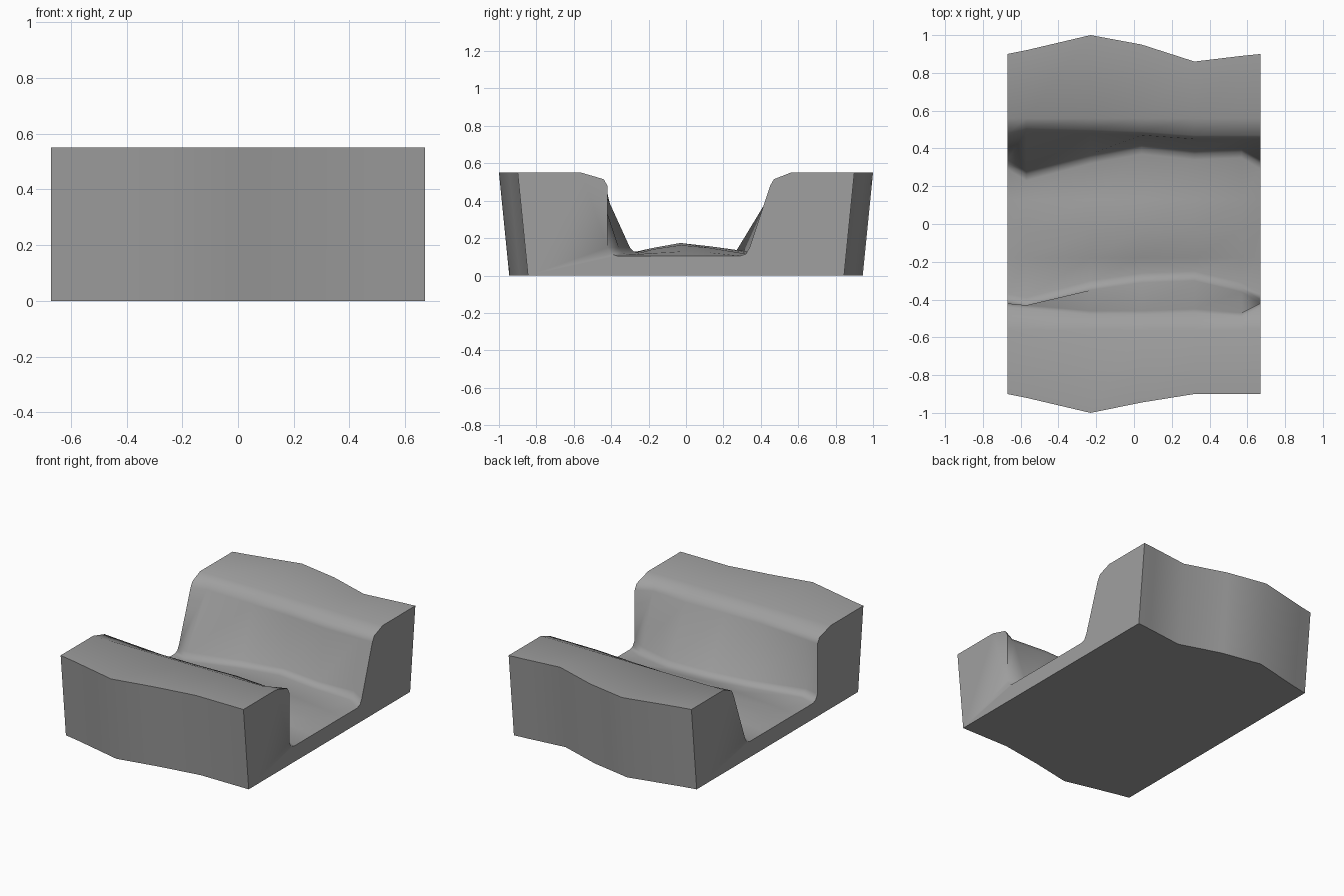
import bpy, bmesh

cube = bpy.data.objects.get("Cube")
if cube:
    bpy.data.objects.remove(cube, do_unlink=True)

# Single stone colour
stone = bpy.data.materials.new("grey_stone")
stone.use_nodes = True
GREY = (0.35, 0.35, 0.35, 1)
stone.diffuse_color = GREY
stone.node_tree.nodes["Principled BSDF"].inputs["Base Color"].default_value = GREY

TOP = 0.55      # bank height
INSET = 0.055   # how far the outer walls lean in at the base

# Stations along the channel:
# x, front edge, front lip, front toe, back toe, back lip, back edge, floor swell
STATIONS = [
    (-0.67, -0.90, -0.42, -0.41, 0.33, 0.46, 0.90, 0.0),
    (-0.57, -0.92, -0.43, -0.43, 0.27, 0.49, 0.92, 0.02),
    (-0.23, -1.00, -0.46, -0.34, 0.36, 0.48, 1.00, 0.05),
    (0.04, -0.945, -0.46, -0.30, 0.41, 0.47, 0.95, 0.06),
    (0.32, -0.90, -0.45, -0.29, 0.38, 0.45, 0.86, 0.05),
    (0.57, -0.90, -0.47, -0.35, 0.39, 0.45, 0.89, 0.02),
    (0.67, -0.90, -0.42, -0.41, 0.33, 0.45, 0.90, 0.0),
]


def bank(edge, lip, toe, side, floor):
    """Half section from the outer base over the bank down to the floor."""
    return [
        (edge - side * INSET, 0),
        (edge, TOP),
        (side * 0.56, TOP),
        (lip + side * 0.02, 0.515),
        (lip, 0.48),
        (toe + side * 0.01, 0.15),
        (toe - side * 0.01, floor + 0.01),
        (toe - side * 0.04, floor),
    ]


def section(front, front_lip, front_toe, back_toe, back_lip, back, swell):
    """Closed cross-section of the block with its channel."""
    floor = 0.105 + swell * 0.3
    bed = [(-0.18, floor + swell * 0.4), (-0.03, floor + swell * 0.85),
           (0.13, floor + swell * 0.55)]
    return (bank(front, front_lip, front_toe, -1, floor) + bed
            + bank(back, back_lip, back_toe, 1, floor)[::-1])


# Loft the sections into one solid
bm = bmesh.new()
rings = [[bm.verts.new((x, y, z)) for y, z in section(*values)]
         for x, *values in STATIONS]
count = len(rings[0])
for a, b in zip(rings, rings[1:]):
    for i in range(count):
        j = (i + 1) % count
        bm.faces.new((a[i], a[j], b[j], b[i]))
bm.faces.new(rings[0])
bm.faces.new(rings[-1])
bmesh.ops.recalc_face_normals(bm, faces=bm.faces)

mesh = bpy.data.meshes.new("channel_block")
bm.to_mesh(mesh)
bm.free()
mesh.materials.append(stone)
block = bpy.data.objects.new("channel_block", mesh)
bpy.context.collection.objects.link(block)

# Smooth banks, sharp outer corners
bpy.ops.object.select_all(action="DESELECT")
block.select_set(True)
bpy.context.view_layer.objects.active = block
bpy.ops.object.shade_smooth_by_angle(angle=1.1)
